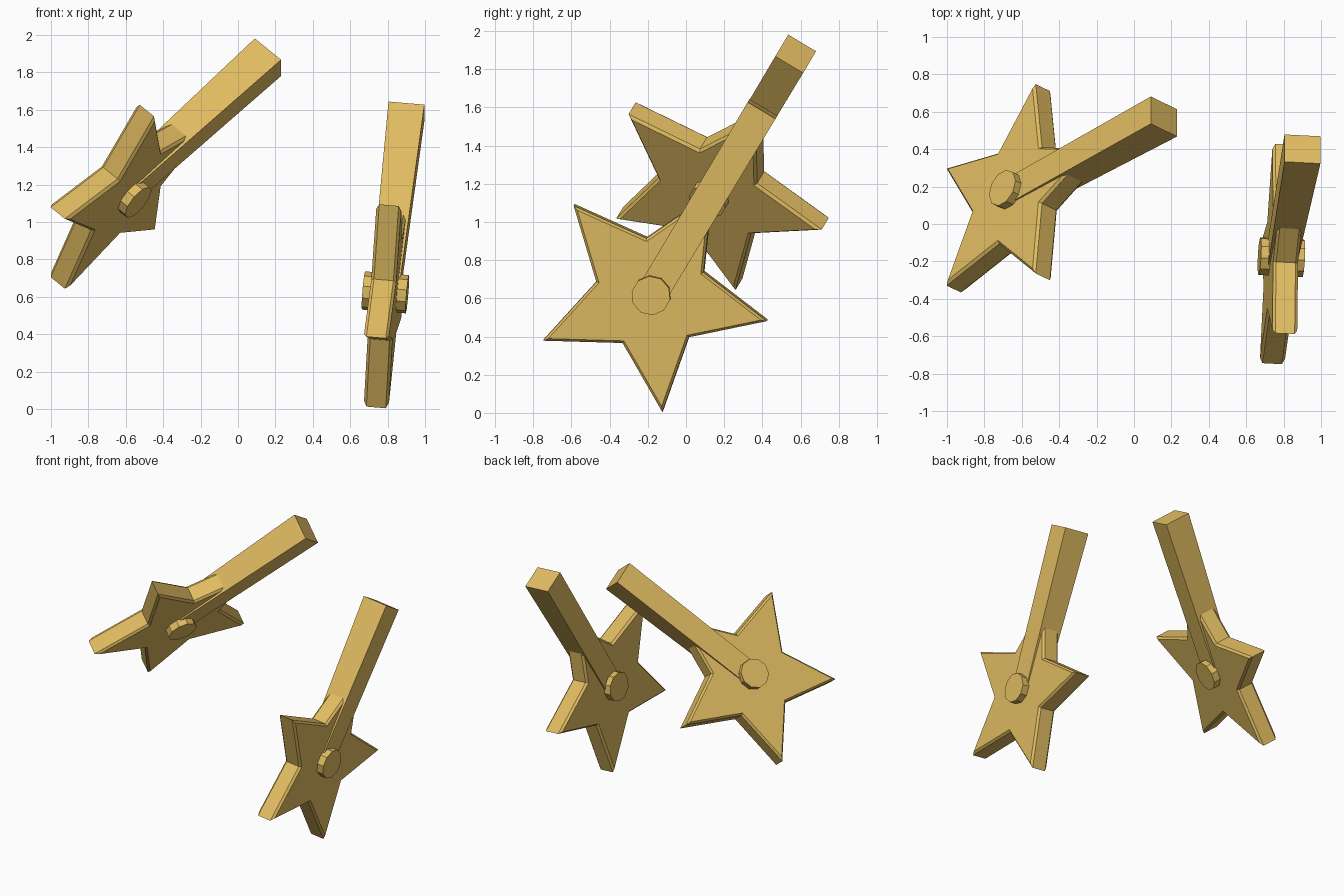
import bpy, bmesh, math
from mathutils import Matrix, Vector

if "Cube" in bpy.data.objects:
    bpy.data.objects.remove(bpy.data.objects["Cube"])

gold = bpy.data.materials.new("gold")
gold.diffuse_color = (0.75, 0.5, 0.12, 1)
gold.use_nodes = True
gold.node_tree.nodes["Principled BSDF"].inputs["Base Color"].default_value = gold.diffuse_color


def loft(name, rings, matrix):
    """Closed solid through matching rings of points, capped at both ends."""
    bm = bmesh.new()
    loops = [[bm.verts.new(p) for p in ring] for ring in rings]
    n = len(loops[0])
    for a, b in zip(loops, loops[1:]):
        for i in range(n):
            j = (i + 1) % n
            bm.faces.new((a[i], a[j], b[j], b[i]))
    bm.faces.new(loops[0][::-1])
    bm.faces.new(loops[-1])
    bmesh.ops.recalc_face_normals(bm, faces=bm.faces)
    mesh = bpy.data.meshes.new(name)
    bm.to_mesh(mesh)
    bm.free()
    mesh.materials.append(gold)
    ob = bpy.data.objects.new(name, mesh)
    ob.matrix_world = matrix
    bpy.context.collection.objects.link(ob)
    return ob


def star_ring(scale, z):
    pts = []
    for i in range(10):
        r = (0.297 if i % 2 else 0.62) * scale
        a = math.radians(36 * i)
        pts.append((r * math.cos(a), r * math.sin(a), z))
    return pts


def handle_ring(x, width, thick):
    w, t = width / 2, thick / 2
    return [(x, -w, -t), (x, w, -t), (x, w, t), (x, -w, t)]


def hub_ring(z):
    return [(0.103 * math.cos(math.tau * i / 10), 0.103 * math.sin(math.tau * i / 10), z)
            for i in range(10)]


def wand(side, centre, tilt):
    # local x runs along the handle, z through the star
    s, c = math.sin(tilt), math.cos(tilt)
    along = Vector((s, c * 0.513, c * 0.858))
    normal = Vector((c, -s * 0.513, -s * 0.858))
    across = normal.cross(along)
    m = Matrix((along, across, normal)).transposed().to_4x4()
    m.translation = centre

    # star with chamfered rim
    loft(side + "_star", [star_ring(0.95, -0.067), star_ring(1, -0.052),
                          star_ring(1, 0.052), star_ring(0.95, 0.067)], m)
    # square handle, slightly thinner towards the hub
    loft(side + "_handle", [handle_ring(0, 0.162, 0.15),
                            handle_ring(1.134, 0.17, 0.193)], m)
    # ten-sided hub through the star
    loft(side + "_hub", [hub_ring(-0.118), hub_ring(0.118)], m)


wand("left", (-0.619, 0.152, 1.174), math.radians(43.4))
wand("right", (0.788, -0.178, 0.624), math.radians(5.7))
